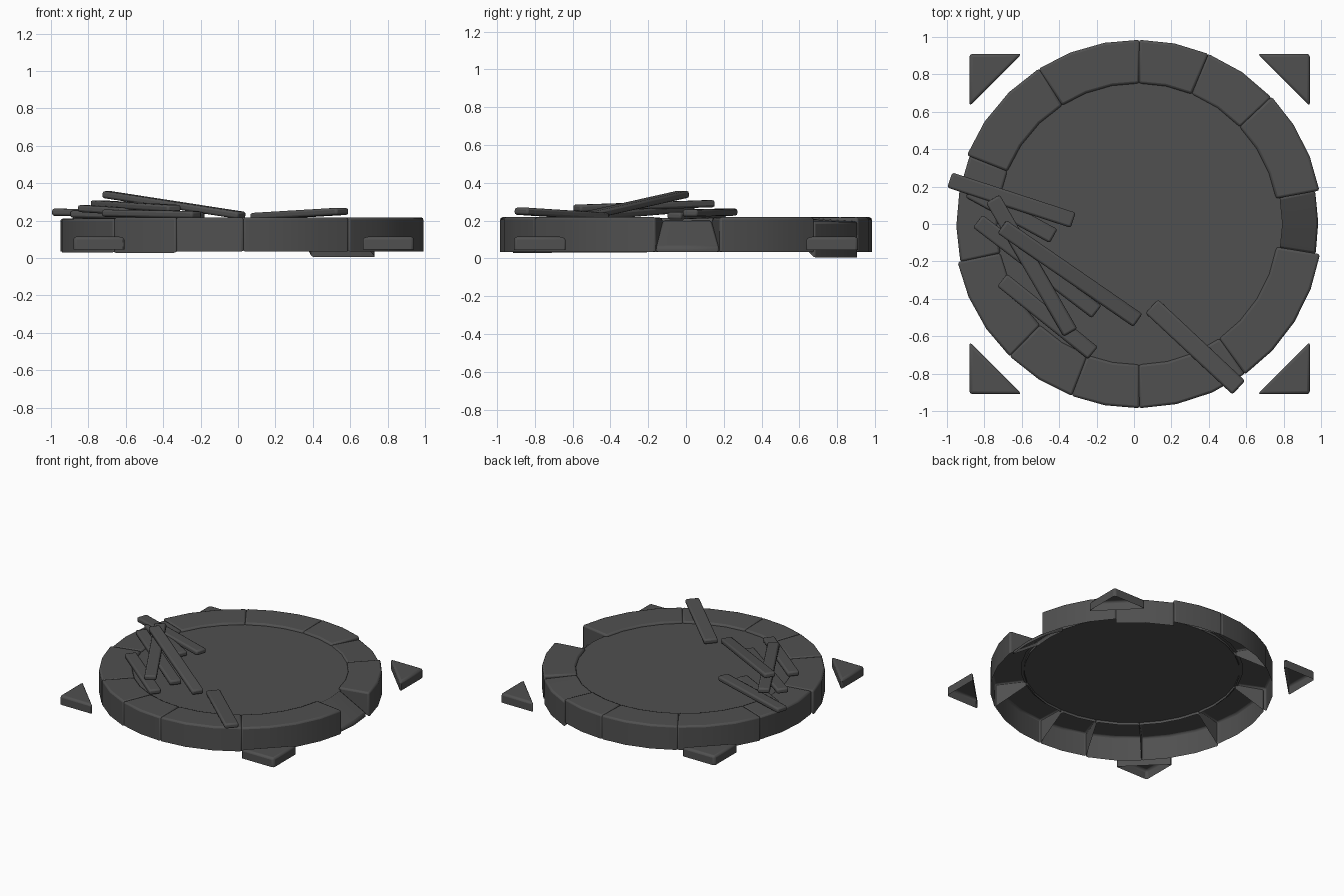
import bpy, bmesh
from math import cos, sin, radians, ceil
from mathutils import Vector, Matrix

if "Cube" in bpy.data.objects:
    bpy.data.objects.remove(bpy.data.objects["Cube"])

CX = 0.02          # ring centre
RI, RO = 0.752, 0.985

# dark charcoal used on every part
DARK = bpy.data.materials.new("charcoal")
DARK.diffuse_color = (0.08, 0.08, 0.08, 1)
DARK.use_nodes = True
DARK.node_tree.nodes["Principled BSDF"].inputs["Base Color"].default_value = DARK.diffuse_color


def finish(name, bm, bevel):
    me = bpy.data.meshes.new(name)
    bm.to_mesh(me)
    bm.free()
    me.materials.append(DARK)
    ob = bpy.data.objects.new(name, me)
    bpy.context.collection.objects.link(ob)
    if bevel:
        mod = ob.modifiers.new("soft_edges", 'BEVEL')
        mod.width = bevel
        mod.segments = 2
        mod.limit_method = 'ANGLE'
        mod.angle_limit = radians(35)
    bpy.ops.object.select_all(action='DESELECT')
    ob.select_set(True)
    bpy.context.view_layer.objects.active = ob
    bpy.ops.object.shade_smooth_by_angle(angle=radians(40))
    return ob


def shell(name, outline, bottoms, bevel, split=None):
    """Open-bottomed block: counter-clockwise top outline with walls dropped to given heights."""
    bm = bmesh.new()
    top = [bm.verts.new(p) for p in outline]
    low = [bm.verts.new((p[0], p[1], b)) for p, b in zip(outline, bottoms)]
    n = len(top)
    if split:
        # strip of quads between the outer and inner arcs
        for i in range(split):
            bm.faces.new((top[i], top[i + 1], top[n - 2 - i], top[n - 1 - i]))
    else:
        bm.faces.new(top)
    for i in range(n):
        j = (i + 1) % n
        bm.faces.new((low[i], low[j], top[j], top[i]))
    return finish(name, bm, bevel)


def stone(name, a0, a1, z_in=0.215, z_out=0.218, z_low=0.035, r_out=RO):
    k = max(2, ceil((a1 - a0) / 13))
    g = -0.1       # neighbours just touch
    ang = [radians(a0 + g + (a1 - a0 - 2 * g) * i / k) for i in range(k + 1)]
    outer = [(CX + r_out * cos(a), r_out * sin(a), z_out) for a in ang]
    inner = [(CX + RI * cos(a), RI * sin(a), z_in) for a in reversed(ang)]
    bottoms = [z_low] * (k + 1) + [z_in - 0.035] * (k + 1)
    return shell(name, outer + inner, bottoms, 0.013, split=k)


# rim stones, uneven widths; one sunk and one tipped outward
ANGLES = [-168, -134, -111, -89.5, -54.5, -9.5, 10.5, 43.5, 67.5, 89.5, 122.5, 158, 192]
SPECIAL = {
    0: dict(z_low=0.03, z_out=0.212),
    1: dict(z_low=0.028),
    4: dict(r_out=0.988),
    5: dict(z_in=0.205, z_out=0.06, r_out=0.965),
    6: dict(r_out=0.988),
    7: dict(z_in=0.21, z_out=0.195, z_low=0.005),
    11: dict(z_out=0.21, r_out=0.97),
}
for i in range(12):
    stone(f"rim_stone_{i + 1}", ANGLES[i], ANGLES[i + 1], **SPECIAL.get(i, {}))

# floor disc
bm = bmesh.new()
bmesh.ops.create_circle(bm, cap_ends=True, segments=32, radius=0.775,
                        matrix=Matrix.Translation((CX, 0, 0.2)))
for f in bm.faces:
    if f.normal.z < 0:
        f.normal_flip()
finish("floor_disc", bm, 0)

# triangular corner stones
for sx in (-1, 1):
    for sy in (-1, 1):
        pts = [(0.91, 0.91), (0.63, 0.91), (0.91, 0.63)]
        out = [(0.03 + sx * x, sy * y, 0.115) for x, y in pts]
        if sx * sy < 0:
            out.reverse()
        shell("corner_stone", out, [0.045] * 3, 0.016)


def plank(name, p, q, width=0.085, thick=0.038):
    p, q = Vector(p), Vector(q)
    d = q - p
    x = d.normalized()
    y = Vector((0, 0, 1)).cross(x).normalized()
    rot = Matrix((x, y, x.cross(y))).transposed().to_4x4()
    mat = (Matrix.Translation((p + q) / 2) @ rot
           @ Matrix.Diagonal((d.length, width, thick, 1)))
    bm = bmesh.new()
    bmesh.ops.create_cube(bm, size=1, matrix=mat)
    finish(name, bm, 0.012)


# fallen planks across the rim
PLANKS = [
    ((-0.985, 0.235, 0.245), (-0.325, 0.02, 0.24)),
    ((-0.88, 0.18, 0.235), (-0.43, -0.065, 0.225)),
    ((-0.755, 0.135, 0.29), (-0.34, -0.58, 0.265)),
    ((-0.835, 0.015, 0.265), (-0.2, -0.47, 0.225)),
    ((-0.705, -0.015, 0.34), (0.02, -0.515, 0.228)),
    ((-0.705, -0.3, 0.24), (-0.22, -0.69, 0.232)),
]
for i, (p, q) in enumerate(PLANKS):
    plank(f"plank_{i + 1}", p, q)
plank("plank_7", (0.095, -0.44, 0.222), (0.56, -0.875, 0.25), 0.1)
